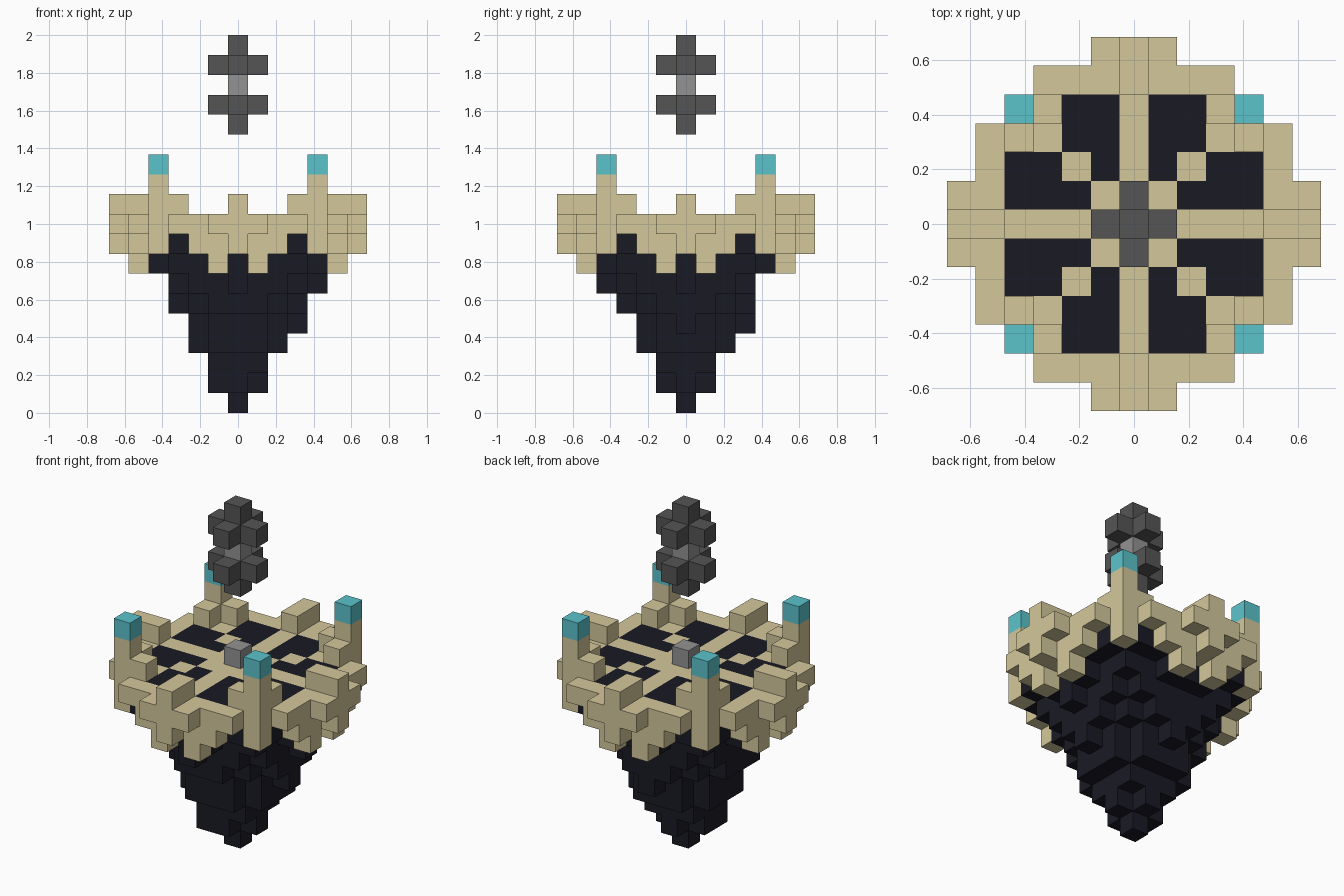
import bpy, bmesh
from mathutils import Vector

cube = bpy.data.objects.get("Cube")
if cube:
    bpy.data.objects.remove(cube, do_unlink=True)

UNIT = 2 / 19      # edge of one block
R = range(-6, 7)


def material(name, r, g, b):
    m = bpy.data.materials.new(name)
    m.use_nodes = True
    m.diffuse_color = (r, g, b, 1)
    bsdf = next(n for n in m.node_tree.nodes if n.type == 'BSDF_PRINCIPLED')
    bsdf.inputs["Base Color"].default_value = (r, g, b, 1)
    bsdf.inputs["Roughness"].default_value = 0.9
    return m


sand = material("sand", 0.66, 0.575, 0.33)
rock = material("dark rock", 0.010, 0.010, 0.018)
teal = material("teal", 0.105, 0.55, 0.60)
iron = material("dark grey", 0.09, 0.09, 0.09)
stone = material("light grey", 0.29, 0.29, 0.29)


def layer(z, rule):
    """Blocks of one level where rule(smaller, larger) of |x|, |y| holds."""
    return {(x, y, z) for x in R for y in R
            if rule(min(abs(x), abs(y)), max(abs(x), abs(y)))}


def disc(z, r2, cx=0, cy=0):
    return {(x, y, z) for x in R for y in R
            if (x - cx) ** 2 + (y - cy) ** 2 <= r2}


# Tapering rock underneath, with a few lopsided bumps
rock_base = (disc(0, 0) | disc(1, 1) | disc(2, 2) | disc(3, 5) | disc(4, 5)
             | disc(5, 10) | disc(6, 13) | disc(7, 18)
             | layer(8, lambda a, b: b <= 4 and a + b < 8))
bumps = {(-1, -1, 1), (3, 0, 4), (0, 3, 4), (4, 0, 6), (0, -4, 6)}
rock_base |= bumps

# Floor pattern: dark patches between sand paths
dark_patch = lambda a, b: 1 <= a <= 2 and a < b <= 4
floor_dark = layer(9, dark_patch)
floor_sand = layer(9, lambda a, b: b <= 4 and a + b < 8 and not dark_patch(a, b))

# Rim with stepped underside and a raised block on each side
rim = (layer(7, lambda a, b: b == 5 and a == 1)
       | layer(8, lambda a, b: (b == 5 and a <= 2) or (b == 6 and a == 0))
       | layer(9, lambda a, b: (b == 5 and a <= 3) or (b == 6 and a <= 1))
       | layer(10, lambda a, b: b >= 5 and a == 0))

# Corner posts with low wings and coloured caps
corner = lambda a, b: a == b == 4
posts = set().union(*(layer(z, corner) for z in range(8, 12)))
posts |= layer(10, lambda a, b: (a, b) == (3, 4))
caps = layer(12, corner)

# Floating ornament: two crosses joined by a light core
crosses = disc(14, 0) | disc(15, 1) | disc(17, 1) | disc(18, 0)
core = disc(16, 0)
pedestal = disc(10, 0)

parts = [("rock_base", rock_base, rock), ("floor_patches", floor_dark, rock),
         ("floor_paths", floor_sand, sand), ("rim", rim, sand),
         ("corner_posts", posts, sand), ("post_caps", caps, teal),
         ("floating_crosses", crosses, iron), ("floating_core", core, stone),
         ("centre_pedestal", pedestal, stone)]
solid = set().union(*(cells for _, cells, _ in parts))


def build(name, cells, mat):
    """Outer skin of a set of blocks."""
    bm = bmesh.new()
    for cell in sorted(cells):
        centre = Vector(cell) + Vector((0, 0, 0.5))
        for axis in range(3):
            for sign in (-1, 1):
                n = Vector((0, 0, 0))
                n[axis] = sign
                if tuple(int(c + d) for c, d in zip(cell, n)) in solid:
                    continue
                u = Vector((0, 0, 0))
                u[(axis + 1) % 3] = 0.5
                v = n.cross(u)
                mid = centre + n / 2
                ring = (mid - u - v, mid + u - v, mid + u + v, mid - u + v)
                bm.faces.new([bm.verts.new(p * UNIT) for p in ring])
    bmesh.ops.remove_doubles(bm, verts=bm.verts, dist=UNIT / 100)
    mesh = bpy.data.meshes.new(name)
    bm.to_mesh(mesh)
    bm.free()
    mesh.materials.append(mat)
    bpy.context.collection.objects.link(bpy.data.objects.new(name, mesh))


for part in parts:
    build(*part)
